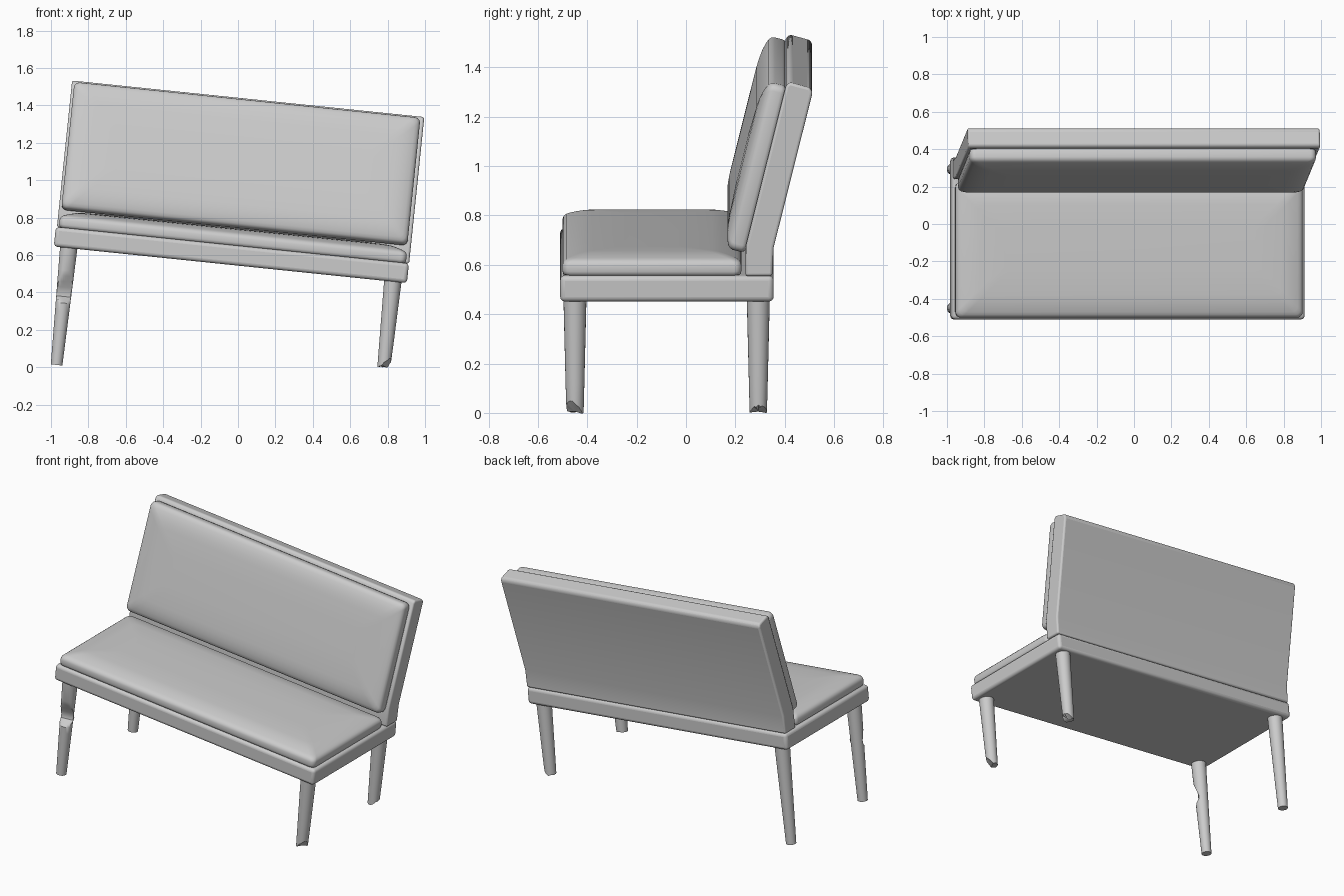
import bpy, bmesh, math, random
from mathutils import Matrix, Vector

if "Cube" in bpy.data.objects:
    bpy.data.objects.remove(bpy.data.objects["Cube"])

random.seed(4)
TILT = Matrix.Rotation(math.asin(0.103), 4, 'Y')   # the whole bench leans to its right
MID = -0.097                                       # centre line along the bench


def finish(bm, name, matrix=None, bevel=0, angle=35):
    bmesh.ops.recalc_face_normals(bm, faces=bm.faces)
    bm.transform(TILT @ (matrix or Matrix()))
    me = bpy.data.meshes.new(name)
    bm.to_mesh(me)
    bm.free()
    ob = bpy.data.objects.new(name, me)
    bpy.context.collection.objects.link(ob)
    bpy.ops.object.select_all(action='DESELECT')
    bpy.context.view_layer.objects.active = ob
    ob.select_set(True)
    if bevel:
        mod = ob.modifiers.new("rounded_edges", 'BEVEL')
        mod.width, mod.segments = bevel, 4
        mod.limit_method, mod.angle_limit = 'ANGLE', math.radians(35)
    bpy.ops.object.shade_smooth_by_angle(angle=math.radians(angle))
    return ob


def loft(bm, rings):
    loops = [[bm.verts.new(p) for p in ring] for ring in rings]
    n = len(loops[0])
    for a, b in zip(loops, loops[1:]):
        for i in range(n):
            j = (i + 1) % n
            bm.faces.new((a[i], a[j], b[j], b[i]))
    return loops


def extrude_profile(name, profile, x0, x1, bevel):
    bm = bmesh.new()
    loops = loft(bm, [[(x, y, z) for y, z in profile] for x in (x0, x1)])
    for loop in loops:
        bm.faces.new(loop)
    return finish(bm, name, bevel=bevel)


def rounded_rect(w, d, r, z, seg=5):
    pts = []
    for k, (sx, sy) in enumerate(((1, 1), (-1, 1), (-1, -1), (1, -1))):
        for i in range(seg + 1):
            a = math.pi / 2 * (k + i / seg)
            pts.append((sx * (w / 2 - r) + r * math.cos(a),
                        sy * (d / 2 - r) + r * math.sin(a), z))
    return pts


def cushion(name, w, d, steps, matrix):
    """Upholstered pad: rounded rectangles stacked by (inset, height)."""
    bm = bmesh.new()
    loops = loft(bm, [rounded_rect(w - 2 * i, d - 2 * i, 0.03, h) for i, h in steps])
    bm.faces.new(loops[0])
    bm.faces.new(loops[-1])
    return finish(bm, name, matrix, angle=60)


def leg(name, u, y, notch=False, break_slope=None):
    """Tapered round leg, optionally chipped in the front or snapped short."""
    n, top = 24, 0.56
    end = -0.088 if break_slope is None else 0.078
    levels = [top, 0.42, 0.39, 0.36, 0.33, 0.30, 0.28, 0.26, 0.245, 0.2, end]
    chip = {0.39: 0.012, 0.36: 0.027, 0.33: 0.04, 0.30: 0.05, 0.28: 0.045, 0.26: 0.018}
    rings = []
    for h in levels:
        r = 0.031 + 0.016 * (h + 0.088) / 0.648
        ring = []
        for i in range(n):
            a = 2 * math.pi * i / n
            dx, dy, z = r * math.cos(a), r * math.sin(a), h
            if notch and h in chip:
                dy = max(dy, -r + chip[h] + 0.25 * dx)
                dy = min(dy, r * abs(math.sin(a)) + 0.001) if math.sin(a) > 0 else dy
            if break_slope and h == end:
                z += max(0, break_slope[0] * dx + break_slope[1] * dy)
                z += random.uniform(0, 0.007)
            ring.append((u + dx, y + dy, z))
        rings.append(ring)
    bm = bmesh.new()
    loops = loft(bm, rings)
    bm.faces.new(loops[0])
    tip = bm.verts.new((u, y, end + (0.008 if break_slope else 0)))
    for i in range(n):
        bm.faces.new((loops[-1][i], loops[-1][(i + 1) % n], tip))
    return finish(bm, name)


# Seat frame
extrude_profile("seat_frame", [(-0.51, 0.54), (0.355, 0.54), (0.355, 0.646), (-0.51, 0.646)],
                -1.046, 0.852, 0.02)

# Leaning backrest panel
extrude_profile("backrest_panel",
                [(0.24, 0.645), (0.35, 0.645), (0.355, 0.76), (0.513, 1.392),
                 (0.503, 1.412), (0.42, 1.435), (0.405, 1.42), (0.243, 0.77)],
                -1.04, 0.853, 0.014)

# Seat cushion
cushion("seat_cushion", 1.865, 0.725,
        [(0.012, 0), (0.003, 0.006), (0, 0.018), (0, 0.042), (0.004, 0.055), (0.015, 0.065),
         (0.03, 0.071), (0.055, 0.079), (0.085, 0.086), (0.12, 0.09), (0.25, 0.093)],
        Matrix.Translation((MID, -0.138, 0.644)))

# Backrest cushion, lying on the panel's front
lean = Matrix.Rotation(math.radians(76), 4, 'X')
cushion("backrest_cushion", 1.86, 0.70,
        [(0.012, 0), (0.003, 0.006), (0, 0.018), (0, 0.05), (0.004, 0.063), (0.013, 0.072),
         (0.028, 0.079), (0.055, 0.087), (0.085, 0.092), (0.12, 0.095), (0.25, 0.097)],
        Matrix.Translation((MID, 0.323, 1.075)) @ lean)

# Legs: left pair full length (front one chipped), right pair snapped short
leg("front_left_leg", MID - 0.869, -0.45, notch=True)
leg("rear_left_leg", MID - 0.869, 0.293)
leg("front_right_leg", MID + 0.873, -0.45, break_slope=(1.2, -0.7))
leg("rear_right_leg", MID + 0.873, 0.293, break_slope=(0.9, 0.1))
